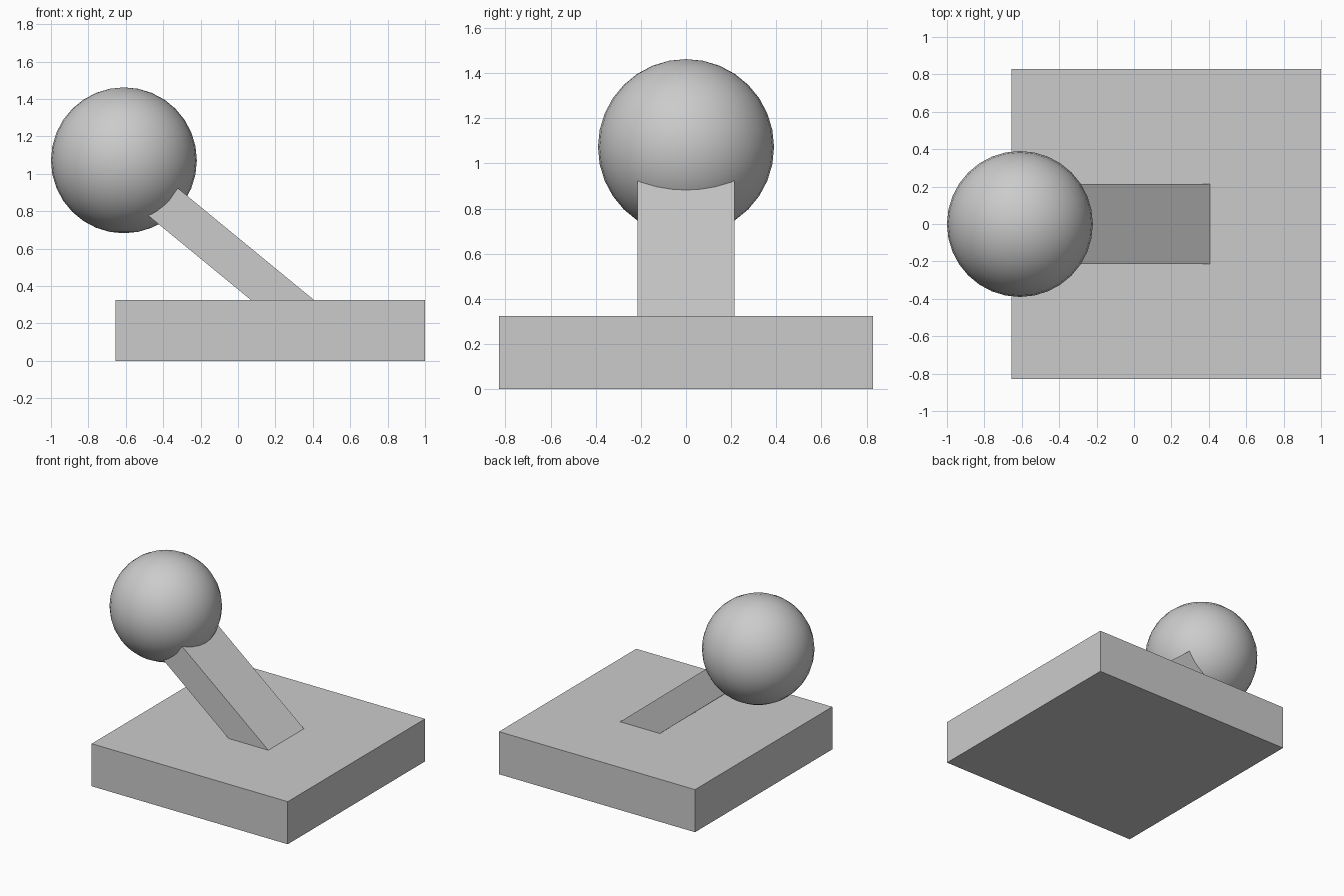
import bpy, bmesh
from math import radians, cos, sin
from mathutils import Vector

if "Cube" in bpy.data.objects:
    bpy.data.objects.remove(bpy.data.objects["Cube"])

# Square base slab
bpy.ops.mesh.primitive_cube_add(size=1, location=(0.172, 0, 0.1625))
base = bpy.context.object
base.name = "base"
base.scale = (1.656, 1.656, 0.325)
bpy.ops.object.transform_apply(location=False, rotation=False, scale=True)

# Leaning rectangular arm: slanted profile, sunk a little into base and ball
angle = radians(39.4)
along = Vector((-cos(angle), 0, sin(angle)))
across = Vector((sin(angle), 0, cos(angle)))
half_thick, half_width = 0.107, 0.215
foot = Vector((0.238, 0, 0.325))
sink = along * (0.05 / sin(angle))
end = foot + along * 0.95
skew = Vector((half_thick / sin(angle), 0, 0))
profile = [foot - skew - sink * 0.4, foot + skew - sink * 0.4,
           end + across * half_thick, end - across * half_thick]

bm = bmesh.new()
side = Vector((0, half_width, 0))
face = bm.faces.new([bm.verts.new(p - side) for p in profile])
ext = bmesh.ops.extrude_face_region(bm, geom=[face])
bmesh.ops.translate(bm, vec=side * 2,
                    verts=[g for g in ext["geom"] if isinstance(g, bmesh.types.BMVert)])
bmesh.ops.recalc_face_normals(bm, faces=bm.faces)
mesh = bpy.data.meshes.new("arm")
bm.to_mesh(mesh)
bm.free()
bpy.context.collection.objects.link(bpy.data.objects.new("arm", mesh))

# Smooth ball at the top of the arm
bpy.ops.mesh.primitive_uv_sphere_add(segments=32, ring_count=16, radius=0.39,
                                     location=(-0.61, 0, 1.072))
ball = bpy.context.object
ball.name = "ball"
bpy.ops.object.shade_smooth()
